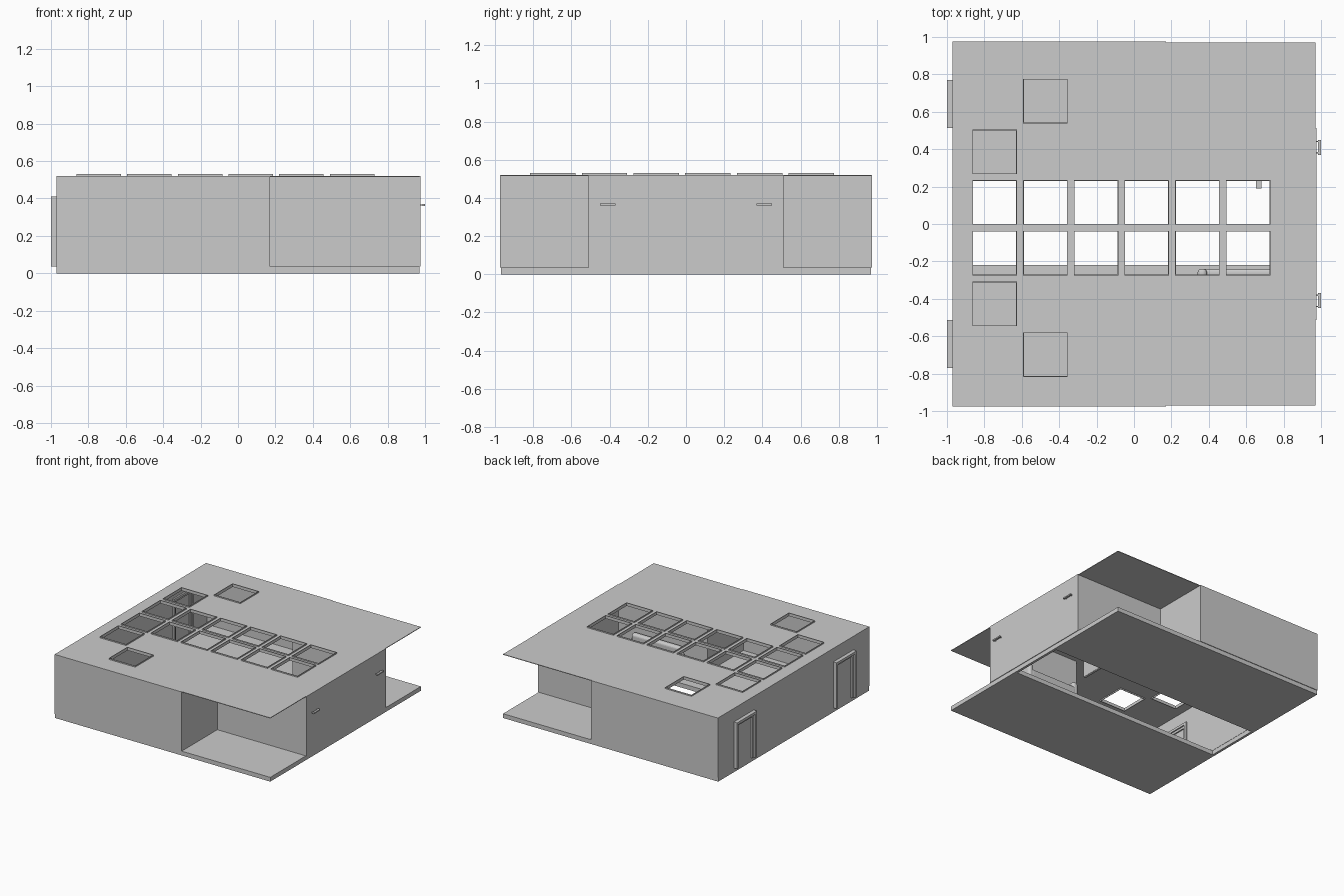
import bpy, bmesh

if "Cube" in bpy.data.objects:
    bpy.data.objects.remove(bpy.data.objects["Cube"])


def finish(name, bm):
    mesh = bpy.data.meshes.new(name)
    bmesh.ops.recalc_face_normals(bm, faces=bm.faces[:])
    bm.to_mesh(mesh)
    bm.free()
    obj = bpy.data.objects.new(name, mesh)
    bpy.context.collection.objects.link(obj)
    return obj


def plate(name, rect, holes, z0, z1):
    """Flat slab with rectangular holes; rects are x0, x1, y0, y1."""
    rects = [rect] + holes
    xs = sorted({round(v, 4) for r in rects for v in r[:2]})
    ys = sorted({round(v, 4) for r in rects for v in r[2:]})
    bm = bmesh.new()
    for xa, xb in zip(xs, xs[1:]):
        for ya, yb in zip(ys, ys[1:]):
            cx, cy = (xa + xb) / 2, (ya + yb) / 2
            if any(h[0] < cx < h[1] and h[2] < cy < h[3] for h in holes):
                continue
            bm.faces.new([bm.verts.new((x, y, z0)) for x, y in
                          ((xa, ya), (xb, ya), (xb, yb), (xa, yb))])
    bmesh.ops.remove_doubles(bm, verts=bm.verts[:], dist=1e-4)
    new = bmesh.ops.extrude_face_region(bm, geom=bm.faces[:], use_keep_orig=True)
    top = [g for g in new["geom"] if isinstance(g, bmesh.types.BMVert)]
    bmesh.ops.translate(bm, verts=top, vec=(0, 0, z1 - z0))
    return finish(name, bm)


def box(name, x0, x1, y0, y1, z0, z1, bevel=0):
    obj = plate(name, (x0, x1, y0, y1), [], z0, z1)
    if bevel:
        mod = obj.modifiers.new("round", 'BEVEL')
        mod.width, mod.segments = bevel, 4
    return obj


FLOOR, TOP, E, T = 0.035, 0.52, 0.97, 0.022

# Floor slab with the long central opening
plate("floor", (-E, E, -E, E), [(-0.95, 0.95, -0.22, 0.23)], 0, FLOOR)

# Roof with a double row of skylights and four extra ones
P, S = 0.271, 0.23
cells = [(i, j) for i in range(6) for j in (0, -1)]
cells += [(0, 1), (1, 2), (0, -2), (1, -3)]
holes = []
for i, j in cells:
    x, y = -0.86 + P * i, P * j
    holes.append((x, x + S, y, y + S))
plate("roof", (-E, E, -E, E), holes, TOP - 0.005, TOP)

# Raised skylight curbs
for x0, x1, y0, y1 in holes:
    g = 0.004
    plate("skylight_frame", (x0 - g, x1 + g, y0 - g, y1 + g),
          [(x0, x1, y0, y1)], 0.505, 0.53)

# Right end wall
box("right_wall", E - T + 0.005, E + 0.005, -0.49, 0.49, FLOOR, TOP)

for s in (-1, 1):
    side = "front" if s < 0 else "back"

    def mbox(name, x0, x1, ya, yb, z0, z1, bevel=0):
        y0, y1 = sorted((s * ya, s * yb))
        return box(side + "_" + name, x0, x1, y0, y1, z0, z1, bevel)

    # Long outer wall, recess side wall, recess back wall
    mbox("outer_wall", -E, 0.15, 0.975 - T, 0.975, FLOOR, TOP)
    mbox("recess_side_wall", 0.15, 0.172, 0.49, 0.975, FLOOR, TOP)
    mbox("recess_back_wall", 0.172, 0.975, 0.49, 0.512, FLOOR, TOP)

    # Left wall in pieces around the doorway
    for a, b, z in ((0, 0.53, FLOOR), (0.75, E, FLOOR), (0.53, 0.75, 0.39)):
        mbox("left_wall", -E, -E + T, a, b, z, TOP)

    # Door casing, inner casing and leaf
    for n, a, b, w, top, x0, x1 in (
            ("door_casing", 0.512, 0.77, 0.02, 0.41, -1.0, -0.935),
            ("door_inner_frame", 0.532, 0.75, 0.018, 0.39, -0.985, -0.945)):
        mbox(n + "_jamb", x0, x1, a, a + w, FLOOR, top)
        mbox(n + "_jamb", x0, x1, b - w, b, FLOOR, top)
        mbox(n + "_head", x0, x1, a + w, b - w, top - w, top)
    mbox("door_leaf", -0.97, -0.955, 0.55, 0.732, FLOOR, 0.372)

    # Pull handle on the right end wall
    mbox("handle_bar", 0.984, 1.0, 0.37, 0.45, 0.36, 0.37)
    for y in (0.378, 0.438):
        mbox("handle_post", 0.97, 0.985, y, y + 0.006, 0.362, 0.368)

# Interior pieces seen through the skylights and floor opening
box("screen", 0.47, 0.495, 0.0, 0.49, FLOOR, 0.3, 0.006)
box("fixture", 0.652, 0.682, 0.19, 0.3, 0.2, 0.24)
box("cabinet", 0.55, 0.8, 0.26, 0.48, FLOOR, 0.2)
box("sofa_seat", 0.36, 0.8, -0.45, -0.24, FLOOR, 0.11, 0.02)
box("sofa_back", 0.36, 0.8, -0.48, -0.43, FLOOR, 0.2, 0.02)
for x in (0.34, 0.77):
    box("sofa_arm", x, x + 0.05, -0.48, -0.24, FLOOR, 0.15, 0.02)
